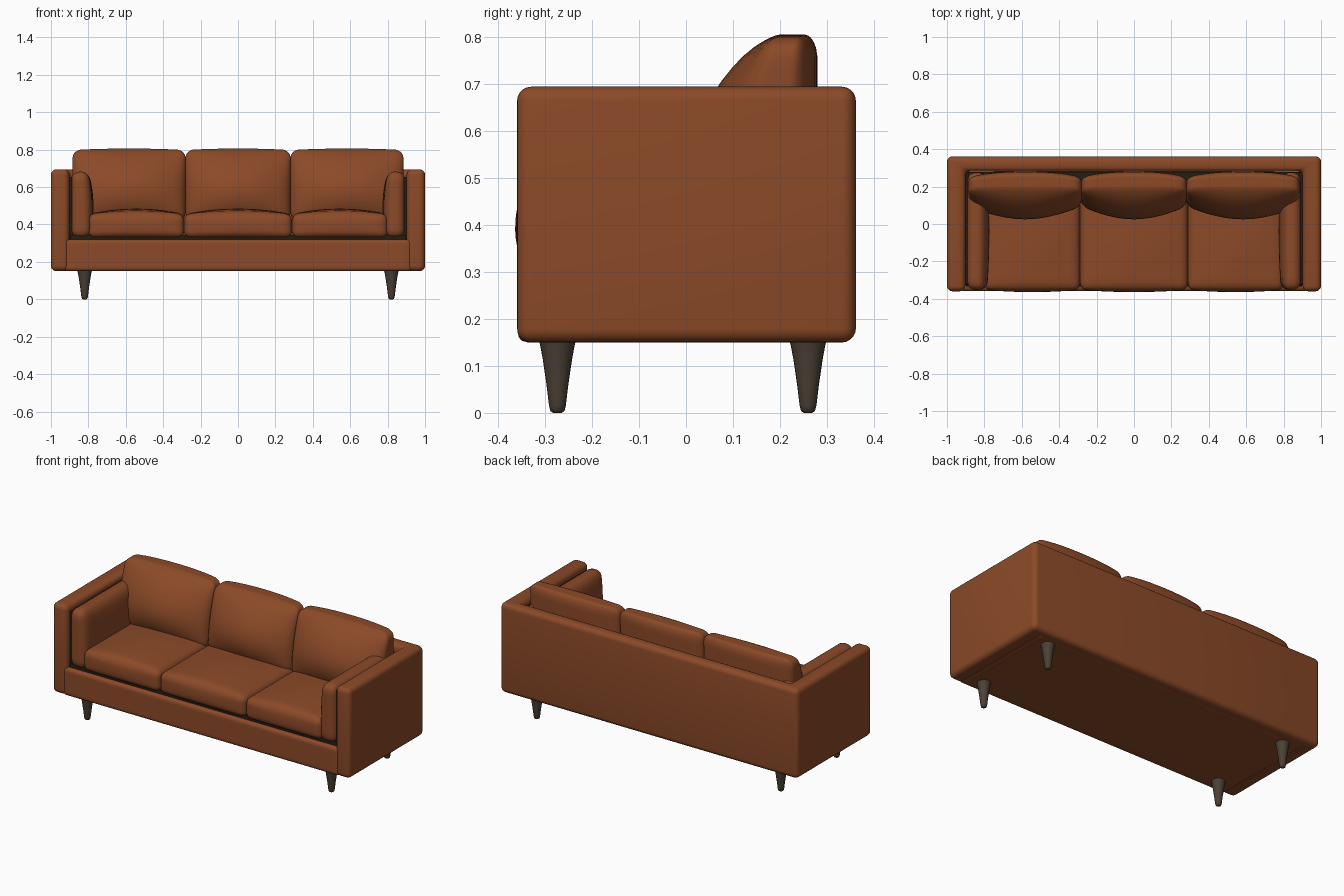
import bpy, bmesh, math
from mathutils import Vector

if "Cube" in bpy.data.objects:
    bpy.data.objects.remove(bpy.data.objects["Cube"])


def material(name, rgb):
    m = bpy.data.materials.new(name)
    m.diffuse_color = (*rgb, 1)
    m.use_nodes = True
    m.node_tree.nodes["Principled BSDF"].inputs["Base Color"].default_value = m.diffuse_color
    return m


LEATHER = material("tan leather", (0.26, 0.068, 0.021))
WOOD = material("dark wood", (0.07, 0.052, 0.036))
LINING = material("dark lining", (0.018, 0.012, 0.006))


def finish(name, bm, mat, angle=50):
    bmesh.ops.recalc_face_normals(bm, faces=bm.faces)
    me = bpy.data.meshes.new(name)
    bm.to_mesh(me)
    bm.free()
    me.materials.append(mat)
    ob = bpy.data.objects.new(name, me)
    bpy.context.collection.objects.link(ob)
    bpy.ops.object.select_all(action='DESELECT')
    ob.select_set(True)
    bpy.context.view_layer.objects.active = ob
    bpy.ops.object.shade_smooth_by_angle(angle=math.radians(angle))
    return ob


def cushion(name, lo, hi, r, deform=None, mat=LEATHER, cuts=17):
    """Rounded box; deform(p, u) moves point p using its -1..1 position u."""
    lo, hi = Vector(lo), Vector(hi)
    mid, half = (lo + hi) / 2, (hi - lo) / 2
    bm = bmesh.new()
    bmesh.ops.create_cube(bm, size=2)
    bmesh.ops.subdivide_edges(bm, edges=bm.edges[:], cuts=cuts, use_grid_fill=True)
    for v in bm.verts:
        # points crowd toward the edges so the rounding stays smooth
        p = Vector([math.sin(c * math.pi / 2) * h for c, h in zip(v.co, half)])
        q = Vector([max(r - h, min(h - r, c)) for c, h in zip(p, half)])
        p = q + (p - q).normalized() * r
        u = Vector([c / h for c, h in zip(p, half)])
        p += mid
        v.co = deform(p, u) if deform else p
    return finish(name, bm, mat)


# outer frame: two arms and back as one U-shaped shell
bm = bmesh.new()
outline = [(-1, -.36), (-.902, -.36), (-.902, .285), (.902, .285),
           (.902, -.36), (1, -.36), (1, .362), (-1, .362)]
face = bm.faces.new([bm.verts.new((x, y, .15)) for x, y in outline])
ext = bmesh.ops.extrude_face_region(bm, geom=[face])
for g in ext["geom"]:
    if isinstance(g, bmesh.types.BMVert):
        g.co.z = .695
bmesh.ops.recalc_face_normals(bm, faces=bm.faces)
bmesh.ops.bevel(bm, geom=bm.edges[:], offset=.03, segments=5, profile=.5, affect='EDGES')
finish("arm_and_back_frame", bm, LEATHER)

# base rail and platform
cushion("base", (-.93, -.358, .15), (.93, .32, .32), .02)

# dark lining seen in the narrow gaps
cushion("seat_gap_lining", (-.9, -.335, .31), (.9, .28, .345), .005, mat=LINING, cuts=3)
for s, side in ((-1, "left"), (1, "right")):
    a, b = sorted((s * .88, s * .91))
    cushion(side + "_arm_gap_lining", (a, -.325, .32), (b, .28, .655), .005, mat=LINING, cuts=3)

# padded inner arms
for s, side in ((-1, "left"), (1, "right")):
    def pad(p, u, s=s):
        inner = max(0, -u.x * s)
        p.x -= s * .012 * inner * (1 - u.y ** 2) * (1 - u.z ** 2)
        p.x += s * .015 * inner * max(0, u.z) ** 2
        return p
    a, b = sorted((s * .785, s * .893))
    cushion(side + "_arm_pad", (a, -.352, .328), (b, .275, .682), .045, pad)


# seat cushions with a soft crown and bulging front
def seat(p, u):
    p.z += .03 * max(0, u.z) * (1 - u.x ** 2) * (1 - .5 * u.y ** 2)
    p.y -= .012 * max(0, -u.y) * (1 - u.x ** 2) * (1 - u.z ** 2)
    return p


# back cushions: leaning front, full middle, pinched sides
def back(p, u):
    front, rear = (1 - u.y) / 2, (1 + u.y) / 2
    t = (u.z + 1) / 2
    full = 1 - u.x ** 2
    p.y += front * (.085 * t * t - .08 * full * (1 - u.z ** 2))
    p.y += rear * (.012 * full - .018 * abs(u.x) ** 3)
    p.z += .008 * full * max(0, u.z)
    return p


for i, side in enumerate(("left", "middle", "right")):
    x0, x1 = ((-.80, -.288), (-.288, .288), (.288, .80))[i]
    cushion(side + "_seat_cushion", (x0, -.352, .328), (x1, .22, .455), .035, seat)
    x0, x1 = ((-.885, -.28), (-.282, .282), (.28, .885))[i]
    cushion(side + "_back_cushion", (x0, .088, .42), (x1, .268, .798), .045, back)

# tapered round legs
PROFILE = [(0, .002), (.009, .002), (.015, .006), (.018, .018), (.023, .06),
           (.031, .115), (.036, .142), (.04, .16), (0, .16)]
for s, side in ((-1, "left"), (1, "right")):
    for y, end in ((-.274, "front"), (.26, "back")):
        bm = bmesh.new()
        vs = [bm.verts.new((r, 0, z - .002)) for r, z in PROFILE]
        es = [bm.edges.new(e) for e in zip(vs, vs[1:])]
        bmesh.ops.spin(bm, geom=vs + es, cent=(0, 0, 0), axis=(0, 0, 1),
                       angle=2 * math.pi, steps=24)
        bmesh.ops.remove_doubles(bm, verts=bm.verts, dist=.0001)
        leg = finish(f"{end}_{side}_leg", bm, WOOD)
        leg.location = (s * .82, y, 0)
